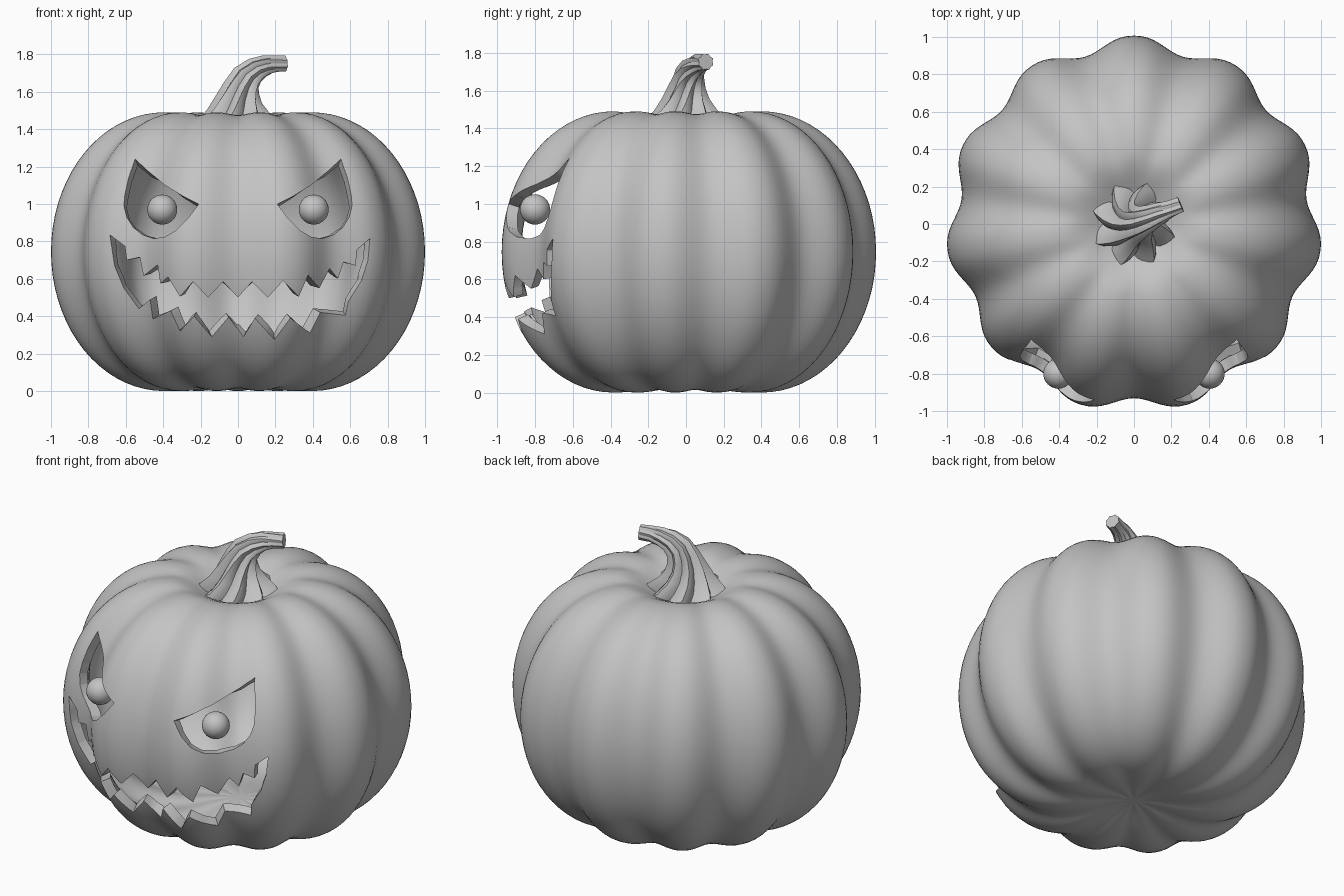
import bpy, bmesh, math
from mathutils import Vector

if "Cube" in bpy.data.objects:
    bpy.data.objects.remove(bpy.data.objects["Cube"])

grey = bpy.data.materials.new("plain grey")
grey.diffuse_color = (0.55, 0.55, 0.55, 1)
grey.use_nodes = True
grey.node_tree.nodes["Principled BSDF"].inputs["Base Color"].default_value = grey.diffuse_color


def make_object(name, bm, recalc=True):
    if recalc:
        bmesh.ops.recalc_face_normals(bm, faces=bm.faces[:])
    me = bpy.data.meshes.new(name)
    bm.to_mesh(me)
    bm.free()
    ob = bpy.data.objects.new(name, me)
    bpy.context.collection.objects.link(ob)
    me.materials.append(grey)
    return ob


def activate(ob):
    bpy.ops.object.select_all(action='DESELECT')
    ob.select_set(True)
    bpy.context.view_layer.objects.active = ob


def smooth(ob, angle=40):
    activate(ob)
    bpy.ops.object.shade_smooth_by_angle(angle=math.radians(angle))


def skin(bm, rings, start, end):
    # bridge closed rings of verts and fan the two ends
    n = len(rings[0])
    for a, b in zip(rings, rings[1:]):
        for i in range(n):
            j = (i + 1) % n
            bm.faces.new((a[i], a[j], b[j], b[i]))
    for ring, tip in ((rings[0], start), (rings[-1], end)):
        for i in range(n):
            bm.faces.new((ring[i], ring[(i + 1) % n], tip))


# Pumpkin body: profile turned around z with eleven lobes
ZC, SEG = 0.745, 176
profile = []
for i in range(1, 10):                       # underside dimple
    r = 0.4 * i / 10
    profile.append((r, 0.04 * math.cos(math.pi * r / 0.8) ** 2))
for i in range(37):                          # rounded side
    t = math.pi * (i / 36 - 0.5)
    profile.append((0.4 + 0.607 * math.cos(t), ZC + ZC * math.sin(t)))
for i in range(9, 0, -1):                    # stem dimple
    r = 0.4 * i / 10
    profile.append((r, 1.49 - 0.14 * math.cos(math.pi * r / 0.8) ** 2))

bm = bmesh.new()
rings = []
for r, z in profile:
    ring = []
    for s in range(SEG):
        a = 2 * math.pi * s / SEG
        valley = (1 - math.cos(11 * (a - math.pi / 2))) / 2
        valley = valley ** 1.2
        rr = r * (1 - 0.075 * valley)
        zz = ZC + (z - ZC) * (1 - 0.02 * valley * min(1, r / 0.4))
        ring.append(bm.verts.new((rr * math.cos(a), rr * math.sin(a), zz)))
    rings.append(ring)
skin(bm, rings, bm.verts.new((0, 0, 0.04)), bm.verts.new((0, 0, 1.35)))
body = make_object("pumpkin_body", bm)

# Face cutter: eye and mouth outlines (x, z) extruded along y
eye = [(.21, 1.0), (.30, 1.045), (.39, 1.10), (.48, 1.175), (.55, 1.24), (.585, 1.14),
       (.605, 1.05), (.61, .99), (.595, .93), (.56, .875), (.51, .835), (.45, .815),
       (.39, .825), (.33, .86), (.27, .92)]
mouth_top = [(-.685, .835), (-.605, .775), (-.595, .70), (-.525, .715), (-.505, .615),
             (-.43, .675), (-.415, .575), (-.375, .61), (-.31, .505), (-.24, .585),
             (-.16, .50), (-.08, .585), (0, .50), (.075, .585), (.16, .50), (.24, .59),
             (.325, .505), (.375, .62), (.435, .55), (.49, .655), (.535, .60),
             (.565, .69), (.63, .67), (.635, .755), (.705, .815)]
mouth_low = [(.695, .70), (.66, .59), (.59, .48), (.575, .405), (.44, .42), (.385, .31),
             (.28, .39), (.195, .275), (.09, .39), (.03, .29), (-.05, .395), (-.14, .29),
             (-.235, .40), (-.31, .32), (-.36, .43), (-.455, .385), (-.47, .49),
             (-.53, .44), (-.61, .55), (-.66, .67)]
CAP = -0.3
bm = bmesh.new()
for outline in (eye, [(-x, z) for x, z in eye], mouth_top + mouth_low):
    front = [bm.verts.new((x, -1.2, z)) for x, z in outline]
    back = [bm.verts.new((x, CAP, z)) for x, z in outline]
    bm.faces.new(front)
    bm.faces.new(back[::-1])
    n = len(outline)
    for i in range(n):
        j = (i + 1) % n
        bm.faces.new((front[i], back[i], back[j], front[j]))
cutter = make_object("face_cutter", bm)
cutter.hide_render = True

activate(body)
mod = body.modifiers.new("carve", 'BOOLEAN')
mod.operation = 'DIFFERENCE'
mod.solver = 'EXACT'
mod.object = cutter
bpy.ops.object.modifier_apply(modifier=mod.name)
bpy.data.objects.remove(cutter)

# Drop the pocket walls, leaving a skin with holes, then give it a wall
bm = bmesh.new()
bm.from_mesh(body.data)
pocket = [f for f in bm.faces if any(abs(v.co.y - CAP) < 1e-5 for v in f.verts)
          and abs(f.normal.z) < 2 and f.calc_center_median().y < -0.25
          and all(0.2 < v.co.z < 1.3 for v in f.verts)]
bmesh.ops.delete(bm, geom=pocket, context='FACES')
bm.to_mesh(body.data)
bm.free()
activate(body)
mod = body.modifiers.new("wall", 'SOLIDIFY')
mod.thickness = 0.06
mod.offset = -1
bpy.ops.object.modifier_apply(modifier=mod.name)
smooth(body)

# Stem: twisted eight-ridged section swept along a bent path
path = [(0, 0, 1.41, .255), (0, 0, 1.45, .215), (0, 0, 1.50, .165), (.005, 0, 1.56, .125),
        (.02, .005, 1.62, .10), (.045, .015, 1.675, .085), (.09, .035, 1.715, .07),
        (.14, .06, 1.738, .058), (.19, .08, 1.748, .048), (.25, .105, 1.752, .045)]
pts = [Vector(p[:3]) for p in path]
bm = bmesh.new()
rings, N = [], 64
for k, p in enumerate(path):
    t = (pts[min(k + 1, len(pts) - 1)] - pts[max(k - 1, 0)]).normalized()
    if k == 0:
        t = Vector((0, 0, 1))
    turn = Vector((0, 0, 1)).rotation_difference(t)
    u = k / (len(path) - 1)
    depth = 0.36 * (1 - u) + 0.16 * u
    ring = []
    for s in range(N):
        a = 2 * math.pi * s / N
        saw = abs(((s + 4) % 8) - 4) / 4      # 0 on a ridge, 1 in a groove
        rad = p[3] * (1 - depth * saw)
        b = a + math.radians(22.5 + 70 * u)
        ring.append(bm.verts.new(pts[k] + turn @ Vector((rad * math.cos(b), rad * math.sin(b), 0))))
    rings.append(ring)
skin(bm, rings, bm.verts.new(pts[0]), bm.verts.new(pts[-1]))
smooth(make_object("stem", bm), 50)

# Eyeballs floating in the eye holes
for side, label in ((-1, "left"), (1, "right")):
    bpy.ops.mesh.primitive_uv_sphere_add(segments=32, ring_count=16, radius=0.08,
                                         location=(side * 0.405, -0.80, 0.97))
    ball = bpy.context.object
    ball.name = label + "_eyeball"
    ball.data.materials.append(grey)
    smooth(ball)
